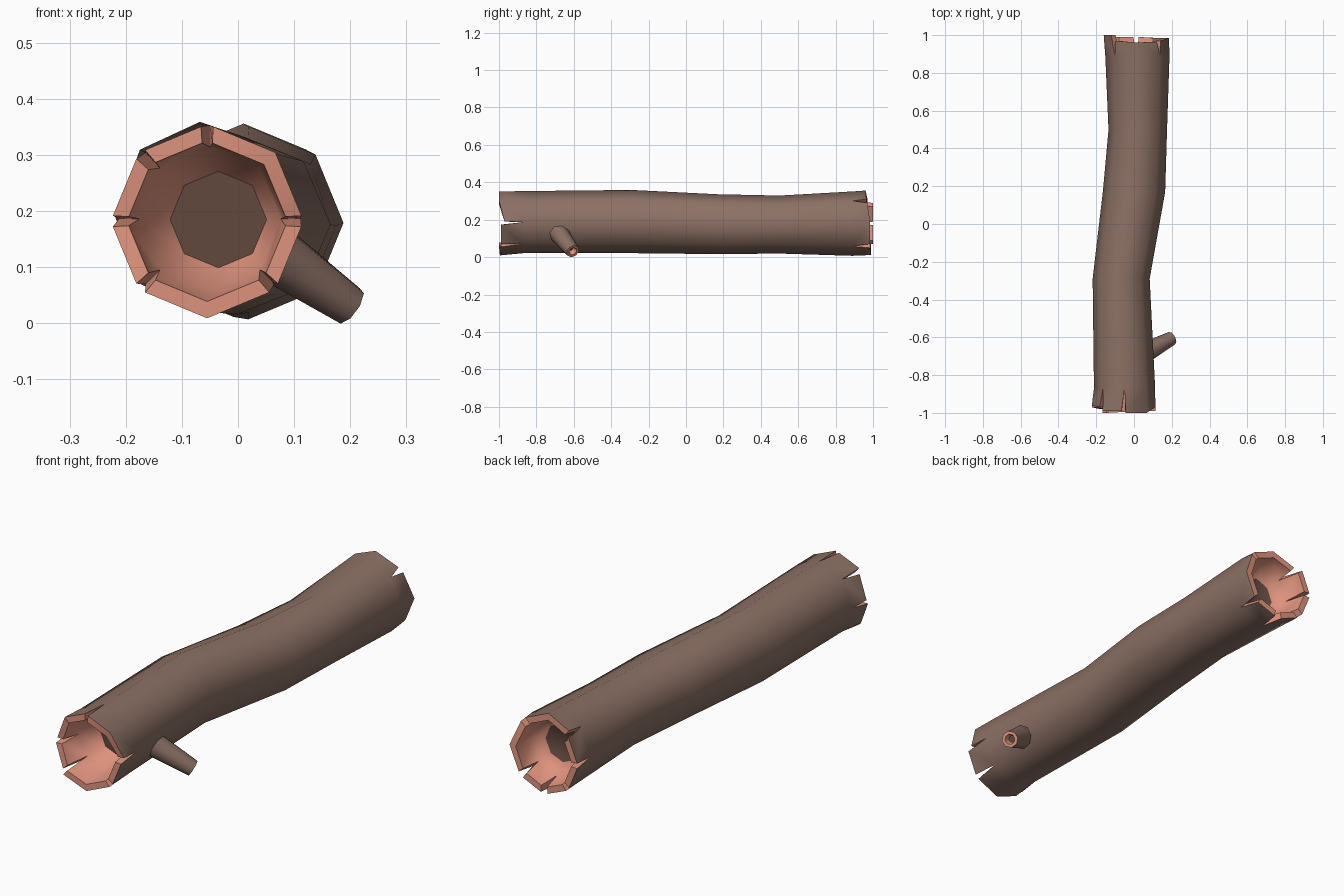
import bpy, bmesh, math
from mathutils import Vector

if "Cube" in bpy.data.objects:
    bpy.data.objects.remove(bpy.data.objects["Cube"])

def material(name, srgb):
    m = bpy.data.materials.new(name)
    lin = [((c / 255 + 0.055) / 1.055) ** 2.4 for c in srgb]
    m.diffuse_color = (*lin, 1)
    m.use_nodes = True
    m.node_tree.nodes["Principled BSDF"].inputs["Base Color"].default_value = m.diffuse_color
    return m

MATS = [material("bark brown", (140, 113, 101)),
        material("cut wood pink", (222, 147, 125)),
        material("hollow dark brown", (98, 72, 63))]
BARK, WOOD, DARK = 0, 1, 2
N = 8

def face(bm, pts, mat):
    f = bm.faces.new([bm.verts.new(p) for p in pts])
    f.material_index = mat

def ring(y, cx, cz, rx, rz):
    return [Vector((cx + rx * math.cos(math.tau * i / N), y,
                    cz + rz * math.sin(math.tau * i / N))) for i in range(N)]

def strip(bm, a, b, mat):
    n = len(a)
    for i in range(n):
        j = (i + 1) % n
        face(bm, (a[i], a[j], b[j], b[i]), mat)

def finish(bm, name):
    bmesh.ops.remove_doubles(bm, verts=bm.verts, dist=0.0002)
    bmesh.ops.dissolve_degenerate(bm, edges=bm.edges, dist=0.0001)
    bmesh.ops.recalc_face_normals(bm, faces=bm.faces)
    me = bpy.data.meshes.new(name)
    bm.to_mesh(me)
    bm.free()
    for m in MATS:
        me.materials.append(m)
    ob = bpy.data.objects.new(name, me)
    bpy.context.collection.objects.link(ob)
    bpy.ops.object.select_all(action='DESELECT')
    ob.select_set(True)
    bpy.context.view_layer.objects.active = ob
    bpy.ops.object.shade_smooth_by_angle(angle=math.radians(50))

# Splintered hollow end: eight wall pieces, split by notches at some corners
def split_end(bm, side, root, tip, inner_root, inner_tip, cap, notches, offsets):
    for k in range(N):
        j = (k + 1) % N
        fa, fb = notches.get(k, 0), notches.get(j, 0)
        oa, ob_ = offsets[k]

        def on(r, f, off):
            p = r[k].lerp(r[j], f)
            p.y = side * (1 - off)
            return p
        ta, tb = on(tip, fa, oa), on(tip, 1 - fb, ob_)
        ia, ib = on(inner_tip, fa, oa), on(inner_tip, 1 - fb, ob_)
        face(bm, (root[k], root[j], tb, ta), BARK)
        face(bm, (ta, tb, ib, ia), WOOD)
        face(bm, (ia, ib, inner_root[j], inner_root[k]), WOOD)
        if fa:
            face(bm, (root[k], ta, ia, inner_root[k]), WOOD)
        if fb:
            face(bm, (root[j], inner_root[j], ib, tb), WOOD)
    strip(bm, inner_root, cap, WOOD)
    face(bm, cap, DARK)

# Trunk: bent octagonal log
bm = bmesh.new()
body = [ring(*r) for r in (
    (-0.87, -0.050, 0.187, 0.162, 0.166),
    (-0.29, -0.068, 0.190, 0.151, 0.169),
    (0.17, 0.000, 0.176, 0.165, 0.160),
    (0.50, 0.020, 0.174, 0.155, 0.155),
    (0.89, 0.018, 0.179, 0.170, 0.172))]
for a, b in zip(body, body[1:]):
    strip(bm, a, b, BARK)

split_end(bm, -1, body[0],
          ring(-1, -0.055, 0.182, 0.172, 0.173),
          ring(-0.87, -0.050, 0.186, 0.126, 0.128),
          ring(-1, -0.055, 0.182, 0.143, 0.143),
          ring(-0.80, -0.035, 0.185, 0.086, 0.086),
          {0: 0.08, 2: 0.09, 3: 0.09, 4: 0.08, 5: 0.09, 7: 0.09},
          [(0.03, 0), (0, 0), (0.01, 0.01), (0.03, 0.04),
           (0.03, 0.02), (0, 0.005), (0.005, 0.01), (0.01, 0.01)])
split_end(bm, 1, body[-1],
          ring(1, 0.010, 0.180, 0.175, 0.176),
          ring(0.89, 0.016, 0.180, 0.130, 0.130),
          ring(1, 0.010, 0.180, 0.145, 0.145),
          ring(0.85, 0.015, 0.180, 0.086, 0.086),
          {1: 0.11, 3: 0.12, 4: 0.09, 5: 0.12, 6: 0.14, 7: 0.12},
          [(0.015, 0.03), (0.035, 0.04), (0.04, 0.03), (0, 0),
           (0, 0), (0.01, 0.01), (0.01, 0.015), (0.015, 0.015)])
finish(bm, "hollow_log")

# Branch stub: tapered tube leaning outward and down, hollow at the tip
bm = bmesh.new()
base, end = Vector((0.04, -0.69, 0.142)), Vector((0.2, -0.605, 0.031))
axis = (end - base).normalized()
u = axis.cross(Vector((0, 0, 1))).normalized()
v = u.cross(axis)

def stub_ring(c, r):
    return [c + r * (u * math.cos(math.tau * i / N) + v * math.sin(math.tau * i / N))
            for i in range(N)]

rings = [stub_ring(base, 0.056), stub_ring(end, 0.037),
         stub_ring(end, 0.023), stub_ring(end - axis * 0.03, 0.015)]
face(bm, rings[0], BARK)
strip(bm, rings[0], rings[1], BARK)
strip(bm, rings[1], rings[2], WOOD)
strip(bm, rings[2], rings[3], WOOD)
face(bm, rings[3], DARK)
finish(bm, "branch_stub")
